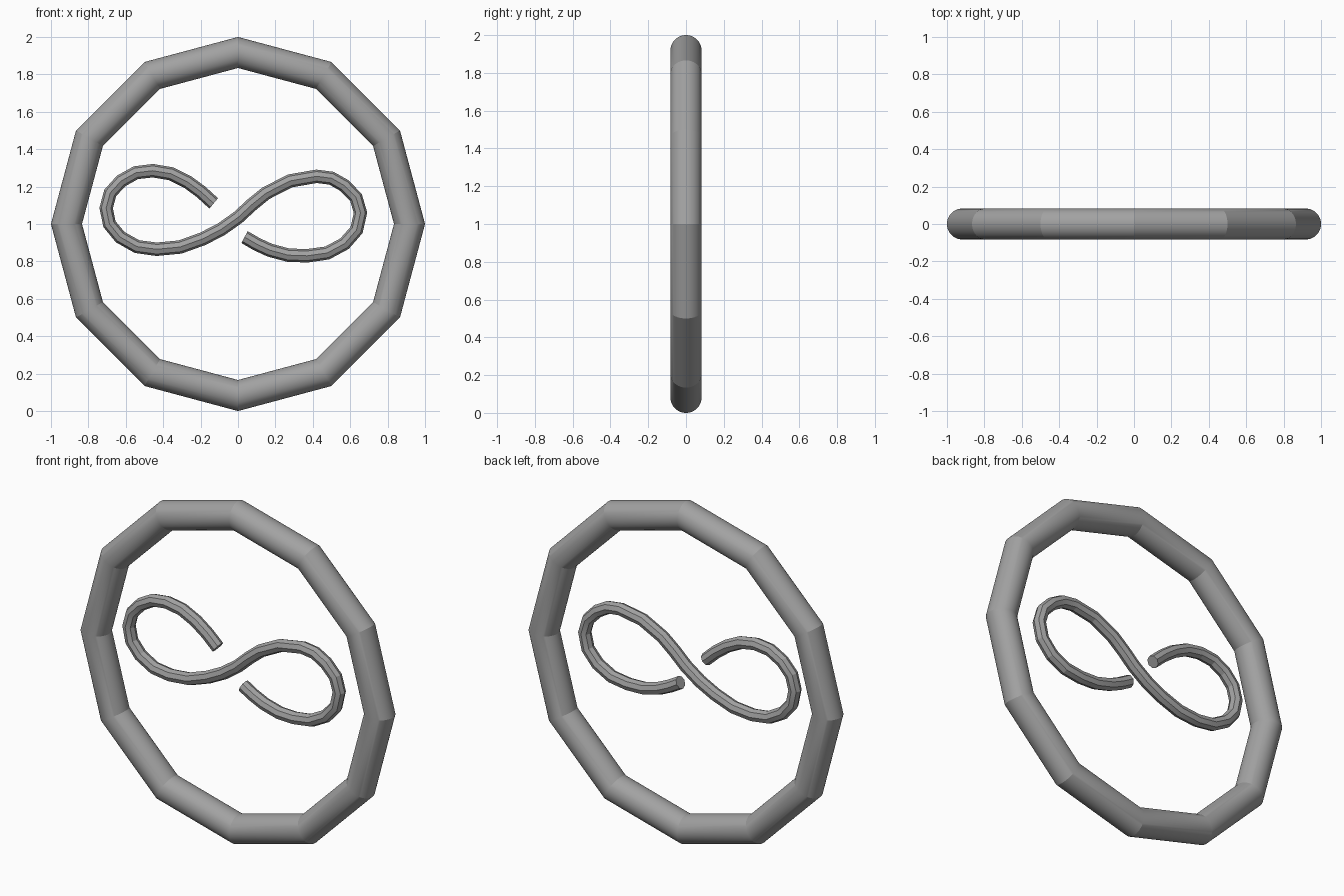
import bpy
from math import radians

cube = bpy.data.objects.get("Cube")
if cube:
    bpy.data.objects.remove(cube, do_unlink=True)

# Single grey material
grey = bpy.data.materials.new("plain_grey")
grey.use_nodes = True
colour = (0.36, 0.36, 0.36, 1)
grey.diffuse_color = colour
grey.node_tree.nodes["Principled BSDF"].inputs["Base Color"].default_value = colour


def finish(obj, name):
    """Name, colour and shade a mesh, keeping its facets crisp."""
    obj.name = name
    obj.data.materials.clear()
    obj.data.materials.append(grey)
    bpy.ops.object.select_all(action="DESELECT")
    obj.select_set(True)
    bpy.context.view_layer.objects.active = obj
    bpy.ops.object.shade_smooth_by_angle(angle=radians(14))


# Twelve-sided ring with a round tube section
TUBE = 0.083
bpy.ops.mesh.primitive_torus_add(
    major_segments=12, minor_segments=48,
    major_radius=1 - TUBE, minor_radius=TUBE,
    location=(0, 0, 1), rotation=(radians(90), 0, 0))
finish(bpy.context.object, "outer_ring")

# Open figure-eight path, drawn flat and then stood upright
path = [
    (-.13, .11), (-.27, .225), (-.455, .285), (-.625, .23), (-.705, .085),
    (-.63, -.07), (-.435, -.135), (-.19, -.08), (0, .035), (.15, .165),
    (.42, .255), (.57, .205), (.655, .06), (.57, -.105), (.37, -.17),
    (.17, -.14), (.035, -.07),
]
curve = bpy.data.curves.new("figure_eight", "CURVE")
curve.dimensions = "3D"
curve.twist_mode = "Z_UP"
curve.resolution_u = 2
curve.bevel_depth = 0.036
curve.bevel_resolution = 2
curve.use_fill_caps = True
spline = curve.splines.new("BEZIER")
spline.bezier_points.add(len(path) - 1)
for point, (x, y) in zip(spline.bezier_points, path):
    point.co = (x, y, 0)
    point.handle_left_type = point.handle_right_type = "AUTO"

# Eight-sided rod swept along the path
rod = bpy.data.objects.new("figure_eight_rod", curve)
bpy.context.collection.objects.link(rod)
rod.location = (0, 0, 1)
rod.rotation_euler = (radians(90), 0, 0)
bpy.ops.object.select_all(action="DESELECT")
rod.select_set(True)
bpy.context.view_layer.objects.active = rod
bpy.ops.object.convert(target="MESH")
finish(bpy.context.object, "figure_eight_rod")
